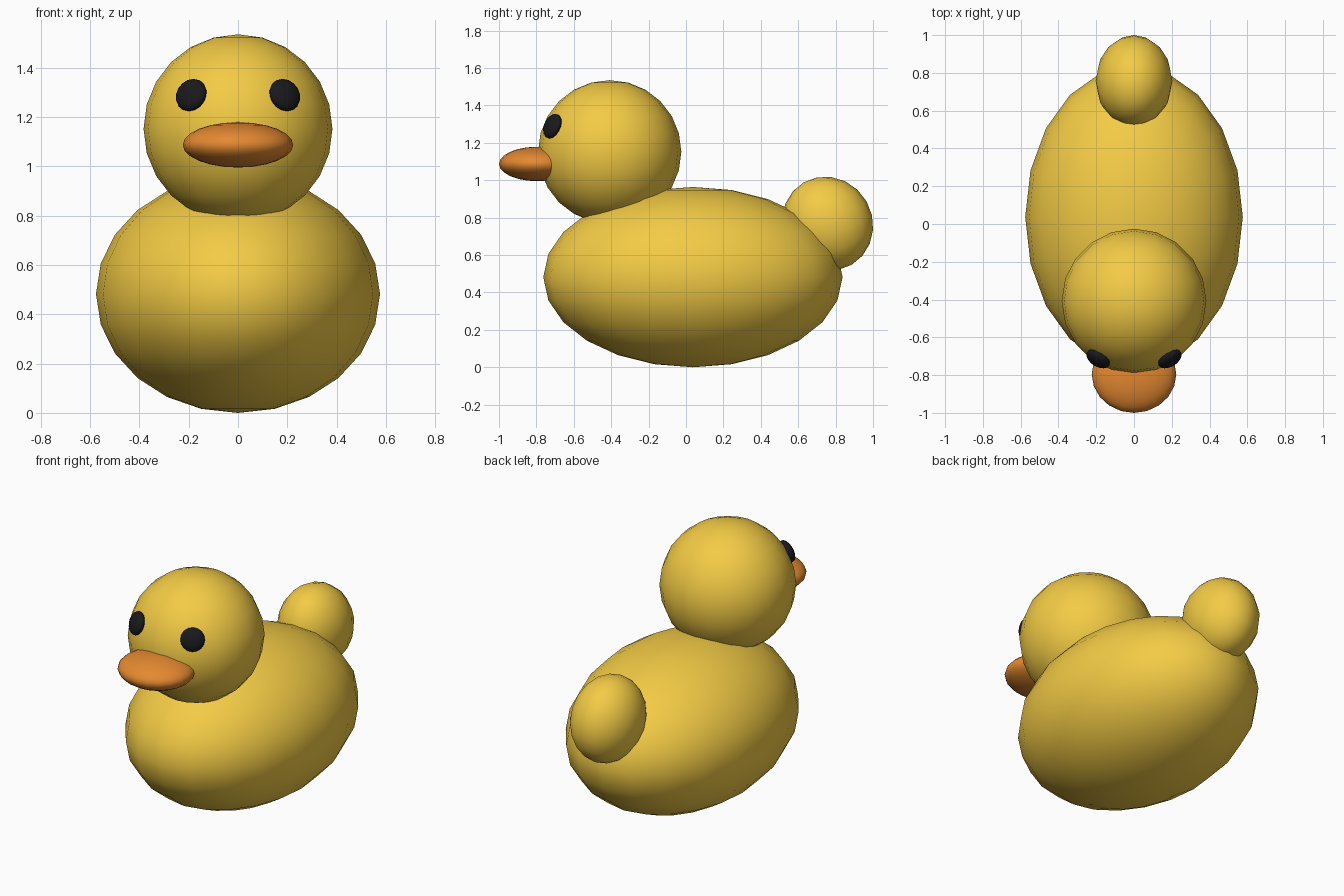
import bpy
from mathutils import Vector, Matrix
from math import radians

if "Cube" in bpy.data.objects:
    bpy.data.objects.remove(bpy.data.objects["Cube"])


def material(name, color):
    m = bpy.data.materials.new(name)
    m.diffuse_color = (*color, 1)
    m.use_nodes = True
    m.node_tree.nodes["Principled BSDF"].inputs["Base Color"].default_value = m.diffuse_color
    return m


yellow = material("yellow", (0.90, 0.60, 0.06))
orange = material("orange", (0.78, 0.25, 0.03))
black = material("black", (0.01, 0.01, 0.012))


def ellipsoid(name, loc, radii, mat, segments=20, rings=12, rot=None):
    bpy.ops.mesh.primitive_uv_sphere_add(segments=segments, ring_count=rings, radius=1)
    ob = bpy.context.object
    ob.name = name
    rot = rot or Matrix.Identity(3)
    ob.matrix_world = Matrix.Translation(loc) @ rot.to_4x4() @ Matrix.Diagonal((*radii, 1))
    ob.data.materials.append(mat)
    bpy.ops.object.shade_smooth()
    return ob


# Body, head and upturned tail
head_centre = Vector((0, -0.408, 1.152))
ellipsoid("body", (0, 0.037, 0.482), (0.576, 0.80, 0.482), yellow)
ellipsoid("head", head_centre, (0.383, 0.383, 0.383), yellow)
ellipsoid("tail", (0, 0.757, 0.768), (0.203, 0.24, 0.255), yellow, 16, 10,
          Matrix.Rotation(radians(30), 3, 'X'))

# Bill
ellipsoid("bill", (0, -0.795, 1.087), (0.224, 0.205, 0.092), orange, 20, 12)

# Eyes: flattened balls lying on the head surface
for side, name in ((-1, "eye_right"), (1, "eye_left")):
    pos = Vector((side * 0.19, -0.714, 1.289))
    rot = (pos - head_centre).to_track_quat('Z', 'Y').to_matrix()
    ellipsoid(name, pos, (0.069, 0.069, 0.035), black, 16, 10, rot)
